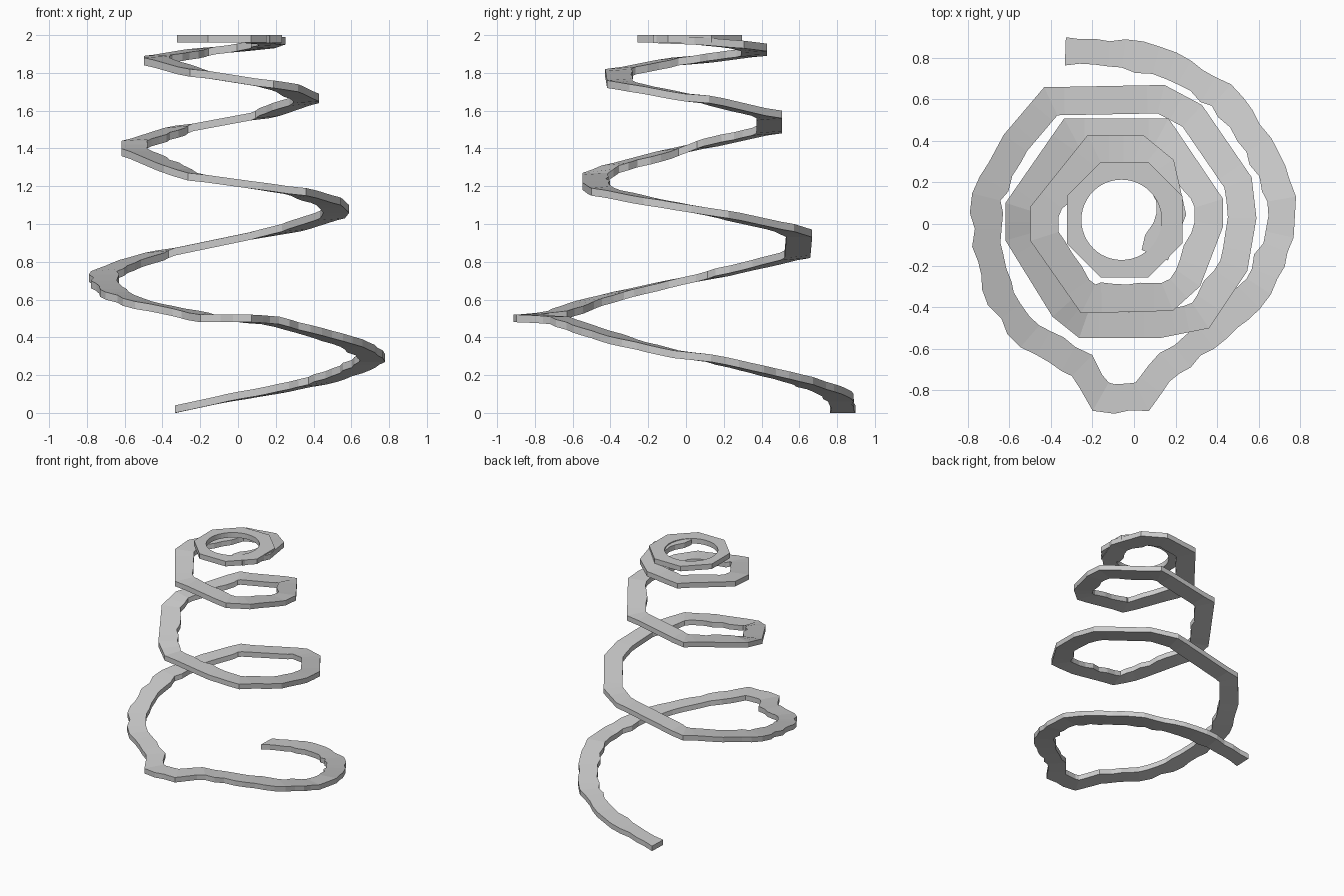
import bpy
import bmesh
import math
import random
from mathutils import Vector

cube = bpy.data.objects.get("Cube")
if cube:
    bpy.data.objects.remove(cube, do_unlink=True)

random.seed(4)
HALF_WIDTH = 0.068
HALF_THICK = 0.02
STEP = 0.062


def make_material(name, color):
    material = bpy.data.materials.new(name)
    material.use_nodes = True
    material.diffuse_color = color
    material.node_tree.nodes["Principled BSDF"].inputs["Base Color"].default_value = color
    return material


def finish(bm, name, material):
    """Turn the bmesh into a flat-shaded object with outward normals."""
    bmesh.ops.recalc_face_normals(bm, faces=bm.faces)
    mesh = bpy.data.meshes.new(name)
    bm.to_mesh(mesh)
    bm.free()
    mesh.materials.append(material)
    obj = bpy.data.objects.new(name, mesh)
    bpy.context.collection.objects.link(obj)
    return obj


def slab_loop(bm, outer, inner, closed):
    """Skin a strip between an outer and an inner edge, with vertical sides."""
    up = Vector((0, 0, HALF_THICK))
    rings = [[bm.verts.new(p) for p in (o + up, i + up, i - up, o - up)]
             for o, i in zip(outer, inner)]
    pairs = list(zip(rings, rings[1:]))
    if closed:
        pairs.append((rings[-1], rings[0]))
    else:
        bm.faces.new(rings[0])
        bm.faces.new(rings[-1])
    for a, b in pairs:
        for k in range(4):
            n = (k + 1) % 4
            bm.faces.new((a[k], a[n], b[n], b[k]))


def subdivide(corners):
    """Walk the path in short steps, remembering which points are corners."""
    points = []
    for a, b in zip(corners, corners[1:]):
        count = max(1, int((b - a).length / STEP))
        points += [(a.lerp(b, k / count), k == 0) for k in range(count)]
    return points + [(corners[-1], True)]


def ribbon_edges(corners, rough_until):
    """Mitred edges; the inner edge is chipped, the outer only low down."""
    points = subdivide(corners)
    outer, inner = [], []
    for n, (p, is_corner) in enumerate(points):
        before = (p - points[max(n - 1, 0)][0]).to_2d()
        after = (points[min(n + 1, len(points) - 1)][0] - p).to_2d()
        before = before.normalized() if before.length else after.normalized()
        after = after.normalized() if after.length else before
        along = (before + after).normalized()
        side = Vector((-along.y, along.x, 0))
        reach = HALF_WIDTH / max(0.8, along.dot(after))
        chip = 0 if is_corner else random.uniform(-0.014, 0.014)
        nick = 0 if is_corner else random.uniform(-0.014, 0.014)
        if p.z > rough_until:
            chip = 0
            if p.y > 0.3:
                nick = 0
        outer.append(p + side * (reach + chip))
        inner.append(p - side * (reach + nick))
    return outer, inner


# Centre line of the climbing ribbon, one row per group of corners
PATH = [
    (-.33, .83, .02), (-.05, .82, .08), (.18, .76, .12), (.42, .62, .17),
    (.6, .38, .23), (.71, .12, .29), (.7, -.05, .31), (.6, -.3, .37),
    (.4, -.5, .43), (.17, -.67, .49), (.04, -.83, .5), (-.16, -.83, .5),
    (-.25, -.68, .52), (-.5, -.54, .57), (-.64, -.36, .62), (-.71, -.1, .68),
    (-.71, .13, .73), (-.57, .39, .79), (-.4, .59, .84), (.13, .6, .95),
    (.28, .52, .98), (.5, .2, 1.05), (.52, .03, 1.08), (.48, -.2, 1.12),
    (.32, -.44, 1.17), (.12, -.48, 1.2), (-.24, -.48, 1.25), (-.34, -.4, 1.29),
    (-.55, -.06, 1.38), (-.55, .08, 1.42), (-.3, .44, 1.5), (.13, .44, 1.58),
    (.36, .1, 1.66), (.36, 0, 1.67), (.26, -.26, 1.72), (.16, -.35, 1.74),
    (-.22, -.36, 1.8), (-.43, -.06, 1.86), (-.43, .06, 1.87), (-.19, .36, 1.91),
    (.02, .36, 1.935), (.13, .27, 1.95), (.18, .05, 1.97), (.1, -.15, 1.978),
]

grey = make_material("light_grey", (0.6, 0.6, 0.6, 1))

# Spiral ribbon
bm = bmesh.new()
outer, inner = ribbon_edges([Vector(p) for p in PATH], 0.75)
slab_loop(bm, outer, inner, closed=False)
finish(bm, "spiral_ribbon", grey)

# Flat top ring: octagonal outside, round hole inside
bm = bmesh.new()
SEGMENTS = 48
EIGHTH = math.pi / 4
outer, inner = [], []
for k in range(SEGMENTS):
    angle = math.tau * k / SEGMENTS
    ray = Vector((math.cos(angle), math.sin(angle), 0))
    center = Vector((-.045, .02, 2 - HALF_THICK))
    off_axis = (angle + EIGHTH / 2) % EIGHTH - EIGHTH / 2
    outer.append(center + ray * 0.277 / math.cos(off_axis))
    inner.append(center + Vector((-.015, 0, 0)) + ray * 0.193)
slab_loop(bm, outer, inner, closed=True)
finish(bm, "top_ring", grey)
